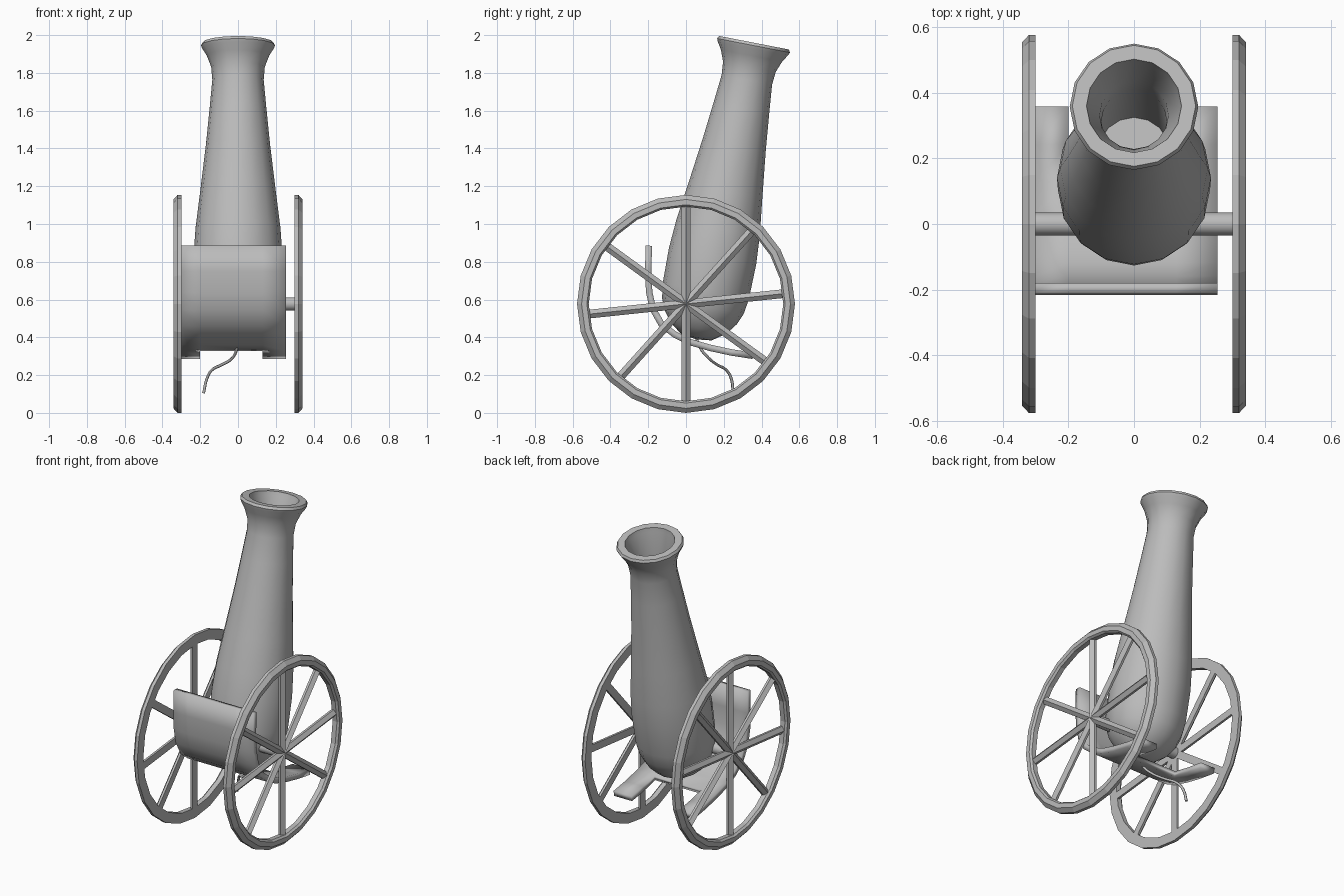
import bpy, bmesh
from math import pi, sin, cos, radians
from mathutils import Matrix, Vector

if "Cube" in bpy.data.objects:
    bpy.data.objects.remove(bpy.data.objects["Cube"])

grey = bpy.data.materials.new("plain grey")
grey.use_nodes = True
grey.diffuse_color = (0.5, 0.5, 0.5, 1)
grey.node_tree.nodes["Principled BSDF"].inputs["Base Color"].default_value = (0.5, 0.5, 0.5, 1)


def finish(name, bm, smooth=None):
    """Turn a bmesh into a named, coloured object."""
    bmesh.ops.remove_doubles(bm, verts=bm.verts, dist=0.0005)
    bmesh.ops.recalc_face_normals(bm, faces=bm.faces)
    mesh = bpy.data.meshes.new(name)
    bm.to_mesh(mesh)
    bm.free()
    mesh.materials.append(grey)
    ob = bpy.data.objects.new(name, mesh)
    bpy.context.collection.objects.link(ob)
    if smooth:
        bpy.ops.object.select_all(action="DESELECT")
        ob.select_set(True)
        bpy.context.view_layer.objects.active = ob
        bpy.ops.object.shade_smooth_by_angle(angle=radians(smooth))
    return ob


def lathe(bm, profile, steps, closed=False):
    """Spin (radius, height) points around z."""
    verts = [bm.verts.new((r, 0, h)) for r, h in profile]
    edges = [bm.edges.new(p) for p in zip(verts, verts[1:])]
    if closed:
        edges.append(bm.edges.new((verts[-1], verts[0])))
    bmesh.ops.spin(bm, geom=verts + edges, cent=(0, 0, 0), axis=(0, 0, 1),
                   angle=2 * pi, steps=steps, use_merge=True)


# Barrel: rounded breech, taper, flared muzzle and hollow bore
bm = bmesh.new()
lathe(bm, [(0, 0), (.08, .01), (.15, .06), (.195, .12), (.22, .18), (.232, .26),
           (.235, .45), (.225, .6), (.2, .8), (.17, 1.05), (.15, 1.25),
           (.136, 1.4), (.142, 1.47), (.165, 1.53), (.19, 1.57), (.196, 1.585),
           (.188, 1.6), (.145, 1.6), (.14, 1.575), (.105, 1.45), (.1, 1.35),
           (.11, .85), (0, .85)], 16)
barrel = finish("barrel", bm, 40)
barrel.location = (0, .055, .389)
barrel.rotation_euler = (radians(-11), 0, 0)

# Wheels: chamfered rim and four crossing bars with a ridge on the outer side
HUB = Vector((0, 0, .577))
for name, side in (("left_wheel", 1), ("right_wheel", -1)):
    bm = bmesh.new()
    lathe(bm, [(.577, 0), (.577, .02), (.553, .042), (.525, .042), (.515, .03), (.515, 0)],
          24, closed=True)
    for angle in (90, 48, 6, -36):
        d = Vector((cos(radians(angle)), sin(radians(angle)), 0))
        w = Vector((-d.y, d.x, 0)) * .023
        section = [(-1, 0), (1, 0), (1, .014), (0, .032), (-1, .014)]
        ends = [[bm.verts.new(d * t + w * a + Vector((0, 0, h))) for a, h in section]
                for t in (-.525, .525)]
        for end in ends:
            bm.faces.new(end)
        for i in range(5):
            j = (i + 1) % 5
            bm.faces.new((ends[0][i], ends[0][j], ends[1][j], ends[1][i]))
    # Stand the wheel upright: (x, y, height) becomes (height outward, y, z)
    stand = Matrix(((0, 0, side, side * .3), (1, 0, 0, 0), (0, 1, 0, HUB.z), (0, 0, 0, 1)))
    bm.transform(stand)
    finish(name, bm)

# Axle
bm = bmesh.new()
bmesh.ops.create_cone(bm, cap_ends=True, segments=16, radius1=.035, radius2=.035, depth=.604)
bm.transform(Matrix.Translation(HUB) @ Matrix.Rotation(pi / 2, 4, "Y"))
finish("axle", bm, 40)

# Cradle: curved sheet ending in two prongs under the breech
path = [(-.197, .885), (-.2, .75), (-.195, .64), (-.175, .55), (-.13, .47),
        (-.06, .415), (.02, .375), (.125, .345), (.24, .32), (.355, .302)]
bm = bmesh.new()
rows = [[bm.verts.new((x, y, z)) for x in (-.3, -.2, .13, .255)] for y, z in path]
for a, b in zip(rows, rows[1:]):
    for i in range(3):
        if i != 1 or b[0].co.y < .2:
            bm.faces.new((a[i], a[i + 1], b[i + 1], b[i]))
cradle = finish("cradle", bm, 40)
sheet = cradle.modifiers.new("thickness", "SOLIDIFY")
sheet.thickness = .034
sheet.offset = 0
sheet.use_even_offset = True
cradle.modifiers.move(len(cradle.modifiers) - 1, 0)

# Fuse hanging from the breech
curve = bpy.data.curves.new("fuse", "CURVE")
curve.dimensions = "3D"
curve.bevel_depth = .008
curve.bevel_resolution = 1
curve.resolution_u = 5
curve.use_fill_caps = True
points = [(0, .05, .41), (-.005, .075, .345), (-.03, .12, .29), (-.085, .165, .255),
          (-.14, .215, .225), (-.165, .24, .18), (-.182, .25, .105)]
spline = curve.splines.new("BEZIER")
spline.bezier_points.add(len(points) - 1)
for bp, co in zip(spline.bezier_points, points):
    bp.co = co
    bp.handle_left_type = bp.handle_right_type = "AUTO"
curve.materials.append(grey)
fuse = bpy.data.objects.new("fuse", curve)
bpy.context.collection.objects.link(fuse)
